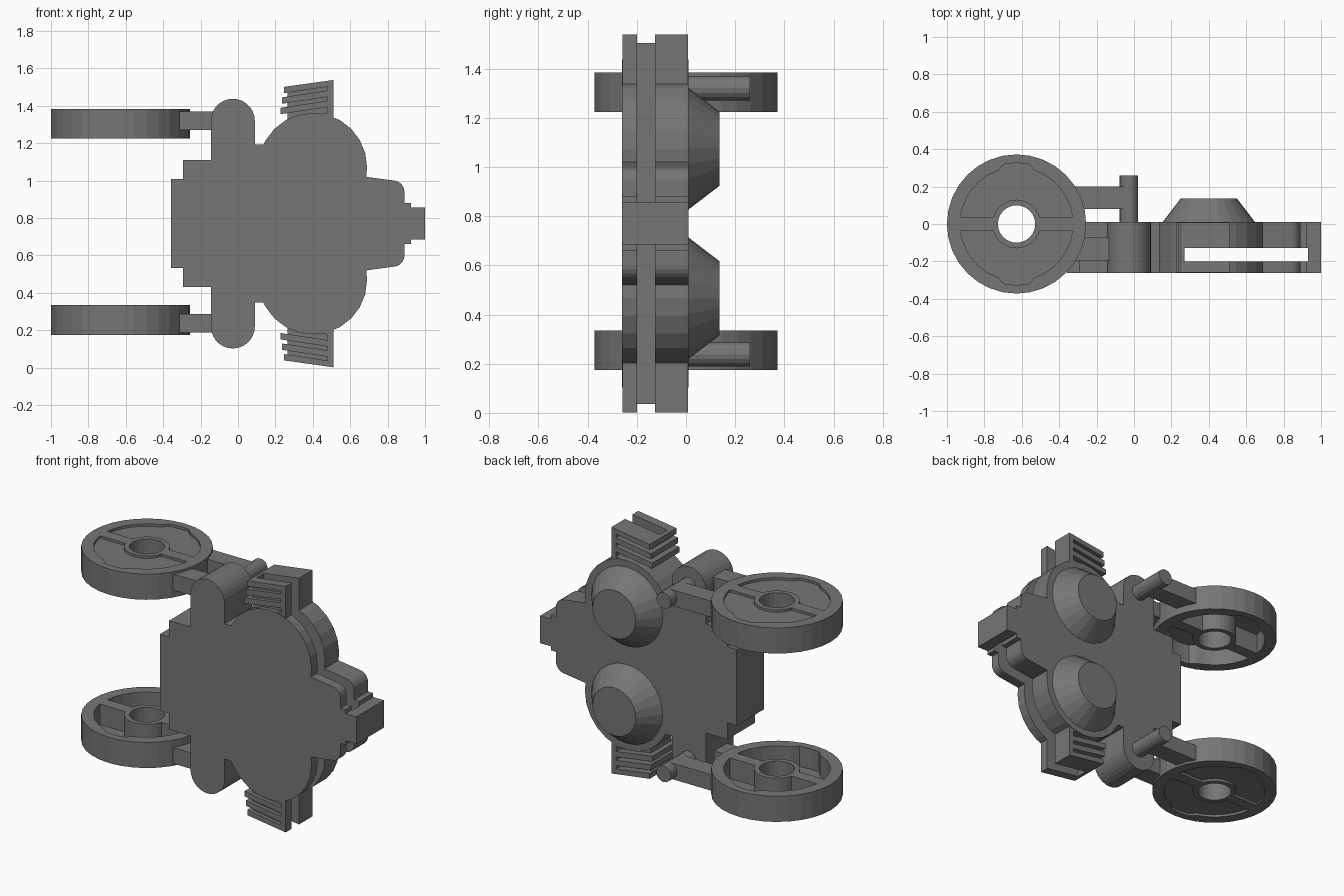
import bpy, bmesh
from math import cos, sin, radians
from mathutils import Matrix

if "Cube" in bpy.data.objects:
    bpy.data.objects.remove(bpy.data.objects["Cube"])

MID = 0.77  # height of the symmetry plane; all heights below are relative to it
grey = bpy.data.materials.new("dark_grey")
grey.diffuse_color = (0.18, 0.18, 0.18, 1)
grey.use_nodes = True
grey.node_tree.nodes["Principled BSDF"].inputs["Base Color"].default_value = grey.diffuse_color


def arc(cx, cy, r, a0, a1, n):
    return [(cx + r * cos(radians(a0 + (a1 - a0) * i / n)),
             cy + r * sin(radians(a0 + (a1 - a0) * i / n))) for i in range(n + 1)]


def prism(name, pts, axis, lo, hi, hi_pts=None):
    """Extrude (or loft to hi_pts) a profile along y or z."""
    def put(p, t):
        return (p[0], t, p[1]) if axis == 'y' else (p[0], p[1], t)
    bm = bmesh.new()
    a = [bm.verts.new(put(p, lo)) for p in pts]
    b = [bm.verts.new(put(p, hi)) for p in (hi_pts or pts)]
    bm.faces.new(a)
    bm.faces.new(b)
    for i in range(len(a)):
        j = (i + 1) % len(a)
        bm.faces.new((a[i], a[j], b[j], b[i]))
    bmesh.ops.recalc_face_normals(bm, faces=bm.faces)
    me = bpy.data.meshes.new(name)
    bm.to_mesh(me)
    bm.free()
    me.materials.append(grey)
    ob = bpy.data.objects.new(name, me)
    ob.location.z = MID
    bpy.context.collection.objects.link(ob)
    return ob


def box(name, x0, x1, y0, y1, z0, z1):
    return prism(name, [(x0, y0), (x1, y0), (x1, y1), (x0, y1)], 'z', z0, z1)


def cut(ob, cutter):
    cutter.hide_render = True
    m = ob.modifiers.new("cut", 'BOOLEAN')
    m.operation = 'DIFFERENCE'
    m.solver = 'EXACT'
    m.object = cutter
    bpy.context.view_layer.objects.active = ob
    bpy.ops.object.modifier_apply(modifier=m.name)
    bpy.data.objects.remove(cutter)


def mirror(ob, raise_plane=0.0):
    """Mirror in z; the wheel assembly mirrors about a slightly higher plane."""
    ob.data.transform(Matrix.Translation((0, 0, -raise_plane)))
    ob.location.z += raise_plane
    m = ob.modifiers.new("mirror", 'MIRROR')
    m.use_axis = (False, False, True)
    m.use_mirror_merge = False


def cut_slot(ob):
    cut(ob, box("slot_cutter", 0.27, 0.93, -0.2, -0.127, -1, 1))


# Body plate: half outline, reflected to the lower half
half = [(-0.357, 0.238), (-0.293, 0.238), (-0.293, 0.34), (-0.145, 0.34)]
half += arc(-0.0275, 0.55, 0.1175, 180, 0, 14)
half += [(0.09, 0.422), (0.135, 0.422)]
half += arc(0.40, 0.302, 0.29, 150, 0, 10)
half += [(0.686, 0.25)]
half += arc(0.83, 0.17, 0.06, 82, 0, 5)
half += [(0.89, 0.11), (0.925, 0.11), (0.925, 0.085), (1.0, 0.085)]
body = prism("body", half + [(x, -z) for x, z in reversed(half)], 'y', -0.261, 0.011)
cut_slot(body)

# Slanted cooling fins: comb profile with a recessed core
comb = [(0.51, 0.50), (0.51, 0.768)]
for i in range(4):
    tip, z = 0.245 - 0.009 * i, 0.731 - 0.056 * i
    if i == 3:
        tip = 0.28
    rise = (0.478 - tip) * 0.15
    if i:
        comb.append((0.478, z + rise))
    comb += [(tip, z), (tip, z - 0.034)]
    if i < 3:
        comb.append((0.478, z - 0.034 + rise))
comb.append((0.29, 0.40))
fins = prism("fins", comb, 'y', -0.258, 0.008)
core = prism("fin_core", [(0.265, 0.42), (0.49, 0.45), (0.49, 0.75), (0.265, 0.715)],
             'y', -0.235, -0.035)
for ob in (fins, core):
    cut_slot(ob)
    mirror(ob)

# Tapered domes on the back
mirror(prism("dome", arc(0.40, 0.304, 0.248, 0, 345, 23), 'y', 0.009, 0.137,
             arc(0.40, 0.304, 0.15, 0, 345, 23)))

# Pegs and the arms that hold the wheels
LIFT = 0.009
mirror(prism("peg", arc(-0.0275, 0.55, 0.05, 0, 337.5, 15), 'y', 0.0, 0.26), LIFT)
mirror(box("back_arm", -0.34, -0.03, 0.08, 0.20, 0.50, 0.60), LIFT)
mirror(box("front_arm", -0.315, -0.10, -0.195, -0.07, 0.50, 0.60), LIFT)

# Wheels: pierced hub, half-ring pockets shallow outside and deep inside
WX = -0.628
wheel = prism("wheel", arc(WX, 0, 0.372, 0, 348.75, 31), 'z', 0.454, 0.614)
cut(wheel, prism("hole_cutter", arc(WX, 0, 0.1, 0, 345, 23), 'z', 0.3, 0.8))
pocket = arc(WX, 0, 0.302, 7, 71, 6) + arc(WX, 0, 0.326, 78, 102, 4)
pocket += arc(WX, 0, 0.302, 109, 173, 6) + arc(WX, 0, 0.13, 163.5, 16.5, 12)
for s in (1, -1):
    pts = [(x, s * y) for x, y in pocket]
    cut(wheel, prism("outer_pocket_cutter", pts, 'z', 0.599, 0.7))
    cut(wheel, prism("inner_pocket_cutter", pts, 'z', 0.3, 0.582))
mirror(wheel, LIFT)
